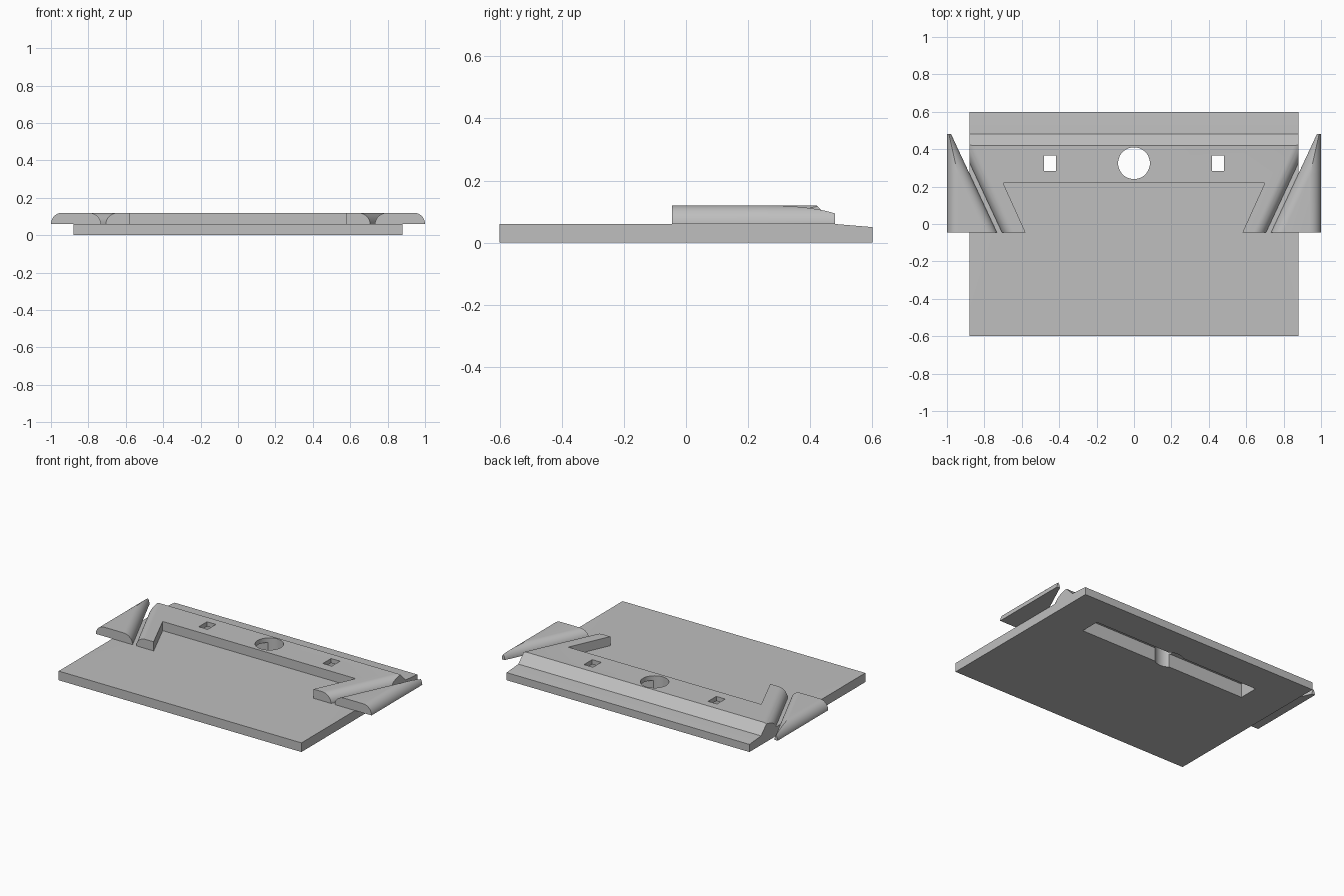
import bpy, bmesh, math

cube = bpy.data.objects.get("Cube")
if cube:
    bpy.data.objects.remove(cube, do_unlink=True)

grey = bpy.data.materials.new("mid_grey")
grey.use_nodes = True
grey.diffuse_color = (0.52, 0.52, 0.52, 1)
grey.node_tree.nodes["Principled BSDF"].inputs["Base Color"].default_value = (0.52, 0.52, 0.52, 1)

FLOOR, TOP = 0.06, 0.12      # plate top and raised top
FRONT, BACK = -0.045, 0.48   # extent of the raised parts
SLANT = 0.466                # sideways run of the slanted edges
HALF = 0.88                  # half width of the plate
ROUND = 0.06                 # edge rounding radius
SLANT_ROUND = 0.066          # the same radius measured across a slanted edge


def finish(name, bm):
    bmesh.ops.remove_doubles(bm, verts=bm.verts, dist=1e-5)
    bmesh.ops.recalc_face_normals(bm, faces=bm.faces)
    mesh = bpy.data.meshes.new(name)
    bm.to_mesh(mesh)
    bm.free()
    mesh.materials.append(grey)
    obj = bpy.data.objects.new(name, mesh)
    bpy.context.collection.objects.link(obj)
    return obj


def prism(name, points, shift):
    """Extrude a closed outline of 3D points by a vector."""
    bm = bmesh.new()
    face = bm.faces.new([bm.verts.new(p) for p in points])
    out = bmesh.ops.extrude_face_region(bm, geom=[face])
    moved = [v for v in out["geom"] if isinstance(v, bmesh.types.BMVert)]
    bmesh.ops.translate(bm, verts=moved, vec=shift)
    return finish(name, bm)


def side_prism(name, outline):
    return prism(name, [(-HALF, y, z) for y, z in outline], (2 * HALF, 0, 0))


def upright_prism(name, outline, low, high):
    return prism(name, [(x, y, low) for x, y in outline], (0, 0, high - low))


def rectangle(x, y, w, d):
    return [(x + i * w / 2, y + j * d / 2) for i, j in ((-1, -1), (1, -1), (1, 1), (-1, 1))]


def rounded_loft(name, sections, round_a, round_b, sign=1, steps=10):
    """Loft along y; each section (y, a, b) is flat below with rounded shoulders."""
    bm = bmesh.new()
    rings = []
    for y, a, b in sections:
        reach = min(1, (b - a) / (round_a + round_b))
        angles = [math.acos(1 - reach) * i / steps for i in range(steps + 1)]
        left = [(a + round_a * (1 - math.cos(t)), math.sin(t)) for t in angles]
        right = [(b - round_b * (1 - math.cos(t)), math.sin(t)) for t in reversed(angles)]
        rings.append([bm.verts.new((sign * x, y, FLOOR + (TOP - FLOOR) * h)) for x, h in left + right])
    for p, q in zip(rings, rings[1:]):
        for i in range(len(p)):
            j = (i + 1) % len(p)
            bm.faces.new((p[i], p[j], q[j], q[i]))
    bm.faces.new(rings[0])
    bm.faces.new(rings[-1])
    return finish(name, bm)


def boolean(obj, cutter, operation="DIFFERENCE"):
    mod = obj.modifiers.new(cutter.name, "BOOLEAN")
    mod.object, mod.operation, mod.solver = cutter, operation, "EXACT"
    graph = bpy.context.evaluated_depsgraph_get()
    mesh = bpy.data.meshes.new_from_object(obj.evaluated_get(graph))
    obj.modifiers.clear()
    obj.data = mesh


# Base plate with a slightly sloping rear lip
plate = side_prism("base_plate", [(-0.6, 0), (0.6, 0), (0.6, 0.05), (BACK, FLOOR), (-0.6, FLOOR)])

# Raised bracket: slanted rounded flanks, bevelled back, front notch
def flank(y):
    return 0.706 + SLANT * (y - FRONT)

bracket = rounded_loft("raised_bracket", [(y, -flank(y), flank(y)) for y in (FRONT, 0.6)],
                       SLANT_ROUND, SLANT_ROUND)
helpers = [side_prism("bracket_envelope", [(-0.2, 0), (-0.2, 0.2), (0.34, 0.2), (0.54, 0)])]
boolean(bracket, helpers[0], "INTERSECT")
slope = 0.12 / 0.265
notch_front = 0.58 - slope * 0.1
notch = upright_prism("notch_cutter", [(-notch_front, FRONT - 0.1), (notch_front, FRONT - 0.1),
                                       (0.7, 0.22), (-0.7, 0.22)], 0, 0.3)
helpers.append(notch)
boolean(bracket, notch)

# Round hole, two rectangular holes and the slot underneath
circle = [(0.085 * math.cos(math.tau * i / 48), 0.325 + 0.085 * math.sin(math.tau * i / 48))
          for i in range(48)]
cutters = [upright_prism("slot_cutter", rectangle(0, 0.325, 1.23, 0.13), -0.1, 0.09),
           upright_prism("round_hole_cutter", circle, -0.1, 0.3)]
for x in (-0.45, 0.45):
    cutters.append(upright_prism("square_hole_cutter", rectangle(x, 0.325, 0.065, 0.085), -0.1, 0.3))
for cutter in cutters:
    boolean(plate, cutter)
    boolean(bracket, cutter)
for helper in helpers + cutters:
    bpy.data.objects.remove(helper, do_unlink=True)

# Tapered side wedges with rounded edges
def wedge_edge(y):
    return 0.733 + SLANT * (y - FRONT)

meet = FRONT + (1 - ROUND - SLANT_ROUND - 0.733) / SLANT
stations = [FRONT] + [meet + (BACK - meet) * i / 8 for i in range(9)]
wedges = [rounded_loft(name, [(y, wedge_edge(y), 1) for y in stations], SLANT_ROUND, ROUND, sign)
          for name, sign in (("left_wedge", 1), ("right_wedge", -1))]

# Smooth rounded edges, keep creases sharp
bpy.ops.object.select_all(action="DESELECT")
for obj in [plate, bracket] + wedges:
    obj.select_set(True)
bpy.context.view_layer.objects.active = plate
bpy.ops.object.shade_smooth_by_angle(angle=math.radians(25))
